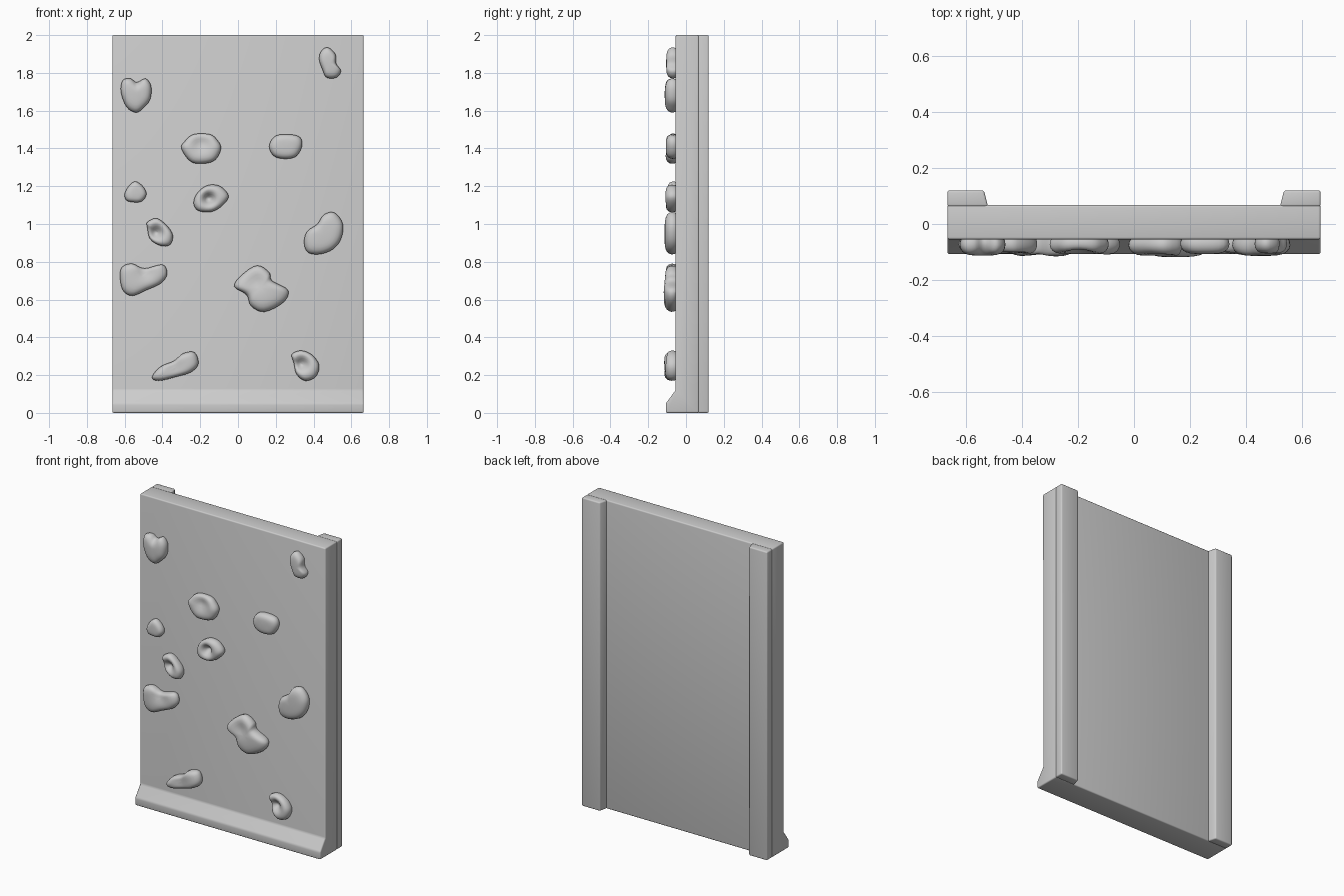
import bpy, bmesh, math
from mathutils import Vector
from mathutils.interpolate import poly_3d_calc

if "Cube" in bpy.data.objects:
    bpy.data.objects.remove(bpy.data.objects["Cube"])

def add_object(name, bm, angle=35):
    bmesh.ops.recalc_face_normals(bm, faces=bm.faces)
    mesh = bpy.data.meshes.new(name)
    bm.to_mesh(mesh)
    bm.free()
    ob = bpy.data.objects.new(name, mesh)
    bpy.context.collection.objects.link(ob)
    bpy.ops.object.select_all(action='DESELECT')
    ob.select_set(True)
    bpy.context.view_layer.objects.active = ob
    bpy.ops.object.shade_smooth_by_angle(angle=math.radians(angle))
    return ob

def extrude(name, points, offset, bevel):
    bm = bmesh.new()
    face = bm.faces.new([bm.verts.new(p) for p in points])
    res = bmesh.ops.extrude_face_region(bm, geom=[face])
    bmesh.ops.translate(bm, vec=offset, verts=[v for v in res['geom'] if isinstance(v, bmesh.types.BMVert)])
    bmesh.ops.recalc_face_normals(bm, faces=bm.faces)
    bmesh.ops.bevel(bm, geom=bm.edges[:], offset=bevel, segments=3, profile=0.5, affect='EDGES')
    return add_object(name, bm, 40)

def smooth_loop(pts, steps=4):
    # closed Catmull-Rom curve through the outline points
    out, n = [], len(pts)
    for i in range(n):
        a, b, c, d = (Vector(pts[(i + k) % n]) for k in (-1, 0, 1, 2))
        for s in range(steps):
            t = s / steps
            out.append(0.5 * (2 * b + (c - a) * t + (2 * a - 5 * b + 4 * c - d) * t**2
                              + (3 * b - a - 3 * c + d) * t**3))
    return out

WALL = -0.05
PROFILE = [(.93, 0), (.985, .2), (1, .4), (.97, .58), (.9, .75), (.78, .88), (.62, .95), (.45, .98), (.3, .99), (.15, 1)]

def hold(name, outline, front, dents=()):
    # domed grip: outline rings shrinking towards the front, dents as (x, z, radius, depth)
    loop = smooth_loop(outline)
    mid = sum(loop, Vector((0, 0))) / len(loop)
    bm = bmesh.new()

    def vert(p, f):
        y = WALL + (front - WALL) * f
        for x, z, r, d in dents:
            y += d * f * math.exp(-((p.x - x)**2 + (p.y - z)**2) / r**2)
        return bm.verts.new((p.x, y, p.y))

    rings = [[vert(mid + (p - mid) * s, f) for p in loop] for s, f in PROFILE]
    n = len(loop)
    for a, b in zip(rings, rings[1:]):
        for i in range(n):
            j = (i + 1) % n
            bm.faces.new((a[i], a[j], b[j], b[i]))
    tip = vert(mid, 1)
    for i in range(n):
        bm.faces.new((rings[-1][i], rings[-1][(i + 1) % n], tip))
    bm.faces.new(rings[0])
    return add_object(name, bm, 60)

# Wall panel with flared foot
section = [(-.055, 2), (.068, 2), (.068, 0), (-.107, 0), (-.107, .05), (-.055, .12)]
extrude("wall_panel", [(-.665, y, z) for y, z in section], (1.33, 0, 0), .008)

# Rear mounting rails
rail_section = [(.665, .062), (.665, .12), (.535, .12), (.52, .062)]
rail = extrude("rear_rails", [(x, y, 0) for x, y in rail_section], (0, 0, 2), .008)
rail.modifiers.new("Mirror", 'MIRROR')

# Climbing holds
hold("heart_hold", [(-.61, 1.76), (-.57, 1.77), (-.535, 1.75), (-.49, 1.77), (-.46, 1.73), (-.465, 1.66),
                    (-.5, 1.615), (-.54, 1.59), (-.59, 1.62), (-.62, 1.7)], -.113, [(-.535, 1.76, .03, .02)])
hold("top_bean_hold", [(.43, 1.87), (.44, 1.915), (.475, 1.935), (.515, 1.9), (.52, 1.85), (.545, 1.81),
                       (.52, 1.775), (.47, 1.775), (.45, 1.81)], -.105)
hold("saddle_hold", [(-.3, 1.4), (-.28, 1.44), (-.235, 1.475), (-.15, 1.475), (-.11, 1.445), (-.09, 1.4),
                     (-.12, 1.34), (-.18, 1.32), (-.25, 1.33)], -.112, [(-.195, 1.43, .05, .025)])
hold("pebble_hold", [(.165, 1.41), (.19, 1.46), (.24, 1.475), (.32, 1.465), (.34, 1.42), (.31, 1.36),
                     (.25, 1.345), (.19, 1.36)], -.107)
hold("small_hold", [(-.6, 1.16), (-.575, 1.205), (-.54, 1.225), (-.5, 1.195), (-.485, 1.155), (-.51, 1.12),
                    (-.55, 1.115), (-.59, 1.125)], -.098)
hold("ring_hold", [(-.235, 1.11), (-.215, 1.165), (-.16, 1.205), (-.095, 1.2), (-.05, 1.15), (-.08, 1.1),
                   (-.14, 1.065), (-.21, 1.07)], -.112, [(-.155, 1.135, .03, .05)])
hold("upper_pocket_hold", [(-.48, 1.01), (-.43, 1.03), (-.375, .99), (-.345, .94), (-.36, .89), (-.41, .885),
                           (-.465, .92), (-.48, .98)], -.11, [(-.435, .955, .035, .045)])
hold("right_bean_hold", [(.35, .9), (.365, .96), (.42, 1), (.455, 1.05), (.51, 1.06), (.555, 1), (.545, .92),
                         (.5, .865), (.43, .84), (.37, .85)], -.114)
hold("left_bean_hold", [(-.625, .73), (-.61, .775), (-.56, .79), (-.495, .765), (-.4, .785), (-.375, .735),
                        (-.41, .685), (-.485, .65), (-.56, .62), (-.61, .65)], -.11, [(-.49, .75, .045, .015)])
hold("large_hold", [(-.02, .67), (.02, .73), (.1, .78), (.165, .745), (.18, .7), (.265, .65), (.24, .585),
                    (.14, .535), (.07, .565), (.045, .625)], -.119, [(.09, .7, .05, .015)])
hold("low_bean_hold", [(-.455, .19), (-.41, .245), (-.34, .275), (-.29, .315), (-.23, .32), (-.21, .26),
                       (-.25, .215), (-.33, .19), (-.42, .17)], -.118, [(-.34, .24, .05, .01)])
hold("lower_pocket_hold", [(.285, .31), (.335, .33), (.395, .305), (.43, .25), (.41, .19), (.355, .17),
                           (.31, .205), (.295, .265)], -.112, [(.335, .26, .035, .045)])
